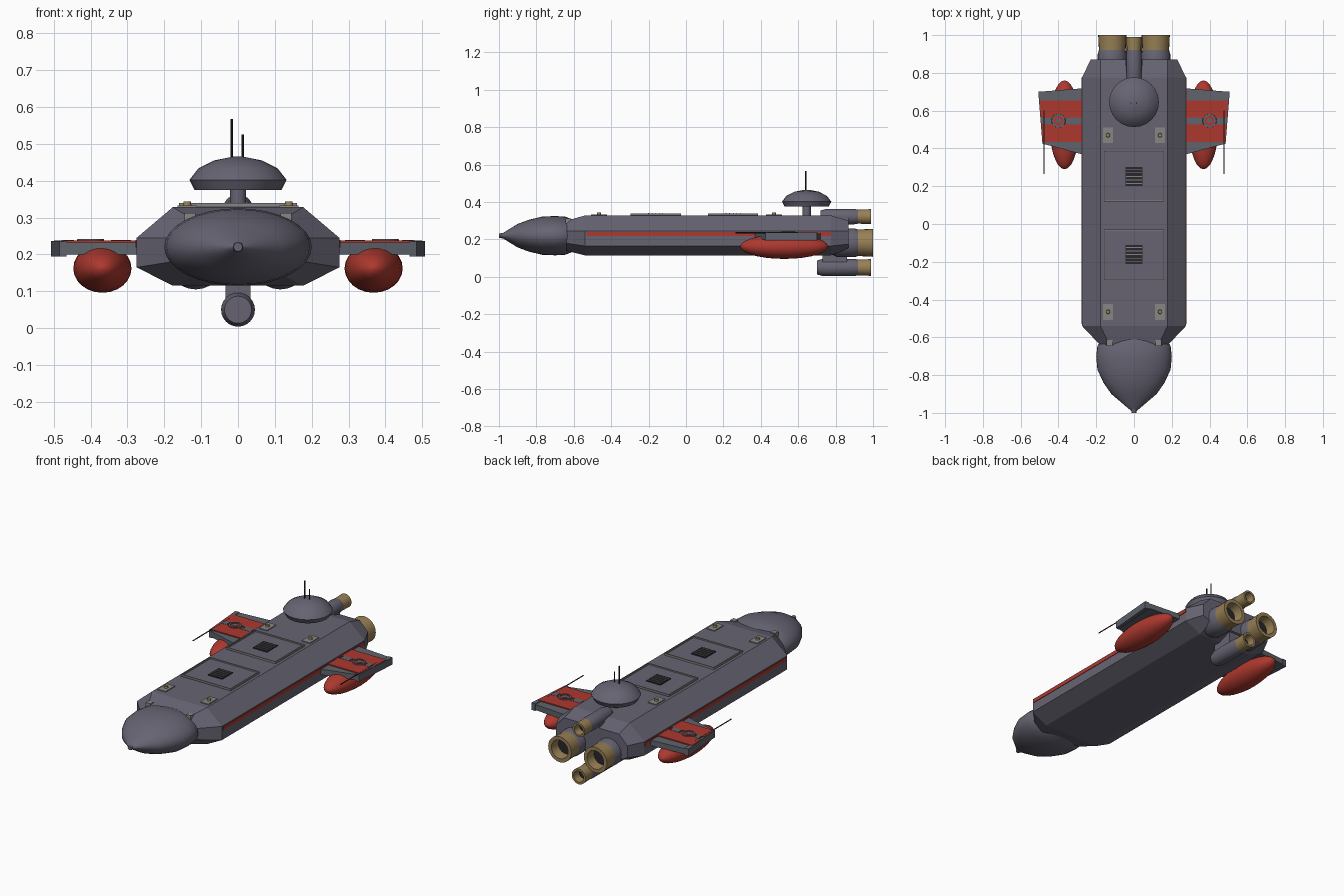
import bpy, bmesh, math
from mathutils import Vector

if "Cube" in bpy.data.objects:
    bpy.data.objects.remove(bpy.data.objects["Cube"])


def material(name, rgb):
    m = bpy.data.materials.new(name)
    m.use_nodes = True
    m.diffuse_color = (*rgb, 1)
    bsdf = next(n for n in m.node_tree.nodes if n.type == 'BSDF_PRINCIPLED')
    bsdf.inputs["Base Color"].default_value = (*rgb, 1)
    return m


HULL = material("hull grey", (0.135, 0.127, 0.17))
WING = material("wing grey", (0.115, 0.125, 0.15))
RED = material("red paint", (0.42, 0.04, 0.028))
BRASS = material("brass", (0.31, 0.215, 0.09))
LIGHT = material("light grey", (0.25, 0.24, 0.235))
DARK = material("dark metal", (0.02, 0.02, 0.026))


def finish(name, bm, mat, smooth=None):
    bmesh.ops.recalc_face_normals(bm, faces=bm.faces)
    me = bpy.data.meshes.new(name)
    bm.to_mesh(me)
    bm.free()
    me.materials.append(mat)
    ob = bpy.data.objects.new(name, me)
    bpy.context.collection.objects.link(ob)
    if smooth:
        bpy.ops.object.select_all(action='DESELECT')
        ob.select_set(True)
        bpy.context.view_layer.objects.active = ob
        bpy.ops.object.shade_smooth_by_angle(angle=math.radians(smooth))
    return ob


def loft(name, rings, mat, smooth=None, closed=False):
    """Skin a list of equal rings; cap the ends, or join last to first."""
    bm = bmesh.new()
    vs = [[bm.verts.new(p) for p in ring] for ring in rings]
    n = len(rings[0])
    pairs = list(zip(vs, vs[1:])) + ([(vs[-1], vs[0])] if closed else [])
    for a, b in pairs:
        for i in range(n):
            j = (i + 1) % n
            bm.faces.new((a[i], a[j], b[j], b[i]))
    if not closed:
        bm.faces.new(vs[0])
        bm.faces.new(vs[-1])
    return finish(name, bm, mat, smooth)


def lathe(name, profile, at, mat, axis='y', sx=1, sz=1, seg=24, smooth=35, closed=False):
    """Revolve (distance along axis, radius) pairs about y or z through a point."""
    rings = []
    for t, r in profile:
        ring = []
        for k in range(seg):
            a = math.tau * k / seg
            u, w = r * sx * math.cos(a), r * sz * math.sin(a)
            ring.append(Vector(at) + Vector((u, t, w) if axis == 'y' else (u, w, t)))
        rings.append(ring)
    return loft(name, rings, mat, smooth, closed)


def prism(name, outline, z0, z1, mat):
    return loft(name, [[(x, y, z) for x, y in outline] for z in (z0, z1)], mat)


def box(name, x, y, z, mat):
    """Box from (low, high) ranges."""
    return prism(name, [(x[0], y[0]), (x[1], y[0]), (x[1], y[1]), (x[0], y[1])], *z, mat)


# Hull: faceted tube with tapered ends
def hull_ring(y, side, deck, top, bottom, hi, lo):
    right = [(deck, top), (side, hi), (side, lo), (deck, bottom)]
    pts = right + [(-x, z) for x, z in reversed(right)]
    return [(x, y, z) for x, z in pts]


DECK = 0.328
loft("hull", [hull_ring(-0.64, 0.18, 0.13, 0.30, 0.14, 0.245, 0.18),
              hull_ring(-0.54, 0.275, 0.177, DECK, 0.115, 0.245, 0.165),
              hull_ring(0.775, 0.275, 0.177, DECK, 0.115, 0.245, 0.165),
              hull_ring(0.87, 0.23, 0.177, 0.30, 0.15, 0.245, 0.175)], HULL)

# Nose: flattened bullet
lathe("nose", [(-1, 0.015), (-0.985, 0.1), (-0.9, 0.6), (-0.84, 0.81), (-0.77, 0.97),
               (-0.7, 1), (-0.645, 0.97), (-0.6, 0.8)],
      (0, 0, 0.22), HULL, sx=0.2, sz=0.105, seg=32, smooth=40)
lathe("nose_tip", [(-1, 0.012), (-0.97, 0.016)], (0, 0, 0.22), HULL, seg=12)

# Deck hatches with raised frames and louvred vents
for n, y in (("rear", 0.252), ("front", -0.162)):
    w, d, t = 0.16, 0.134, 0.006
    box(n + "_hatch", (-w, w), (y - d, y + d), (DECK, 0.332), HULL)
    for s in (-1, 1):
        box(n + "_hatch_rail", sorted((s * w, s * (w - t))), (y - d, y + d), (DECK, 0.339), LIGHT)
        box(n + "_hatch_bar", (-w, w), sorted((y + s * d, y + s * (d - t))), (DECK, 0.339), LIGHT)
    box(n + "_vent", (-0.046, 0.046), (y - 0.05, y + 0.05), (DECK, 0.336), DARK)
    for k in range(5):
        c = y + (k - 2) * 0.019
        box(n + "_vent_slat", (-0.042, 0.042), (c - 0.002, c + 0.002), (DECK, 0.340), LIGHT)

# Dome, neck and antennas
dome_at = (0, 0.645, 0)
lathe("dome", [(0.375, 0.118), (0.402, 0.132), (0.433, 0.108), (0.455, 0.065), (0.465, 0.015)],
      dome_at, HULL, axis='z', smooth=50)
lathe("dome_neck", [(0.31, 0.022), (0.38, 0.022)], dome_at, HULL, axis='z', seg=16)
for x, top in ((-0.017, 0.567), (0.013, 0.525)):
    lathe("antenna", [(0.45, 0.003), (top, 0.003)], (x, 0.64, 0), DARK, axis='z', seg=8)


# Engines: grey housing with hollow brass nozzle
def engine(name, x, z, r, start, end):
    at = (x, 0, z)
    lathe(name + "_housing", [(start, r * 0.8), (start + 0.03, r), (0.9, r), (0.925, r * 0.9)], at, HULL)
    lathe(name + "_nozzle", [(0.92, r * 0.92), (end, r * 0.97), (end, r * 0.7), (0.94, r * 0.6)],
          at, BRASS, closed=True)
    lathe(name + "_throat", [(0.935, r * 0.62), (0.945, r * 0.62)], at, DARK)


for s, n in ((1, "left"), (-1, "right")):
    engine(n + "_engine", s * 0.115, 0.182, 0.077, 0.78, 1.0)
engine("upper_engine", 0, 0.322, 0.041, 0.72, 0.99)
engine("lower_engine", 0, 0.05, 0.046, 0.70, 0.99)
box("lower_engine_strut", (-0.034, 0.034), (0.73, 0.86), (0.06, 0.16), HULL)
box("upper_engine_fairing", (-0.048, 0.048), (0.72, 0.87), (0.27, 0.318), HULL)

# Mirrored side parts
for s, n in ((1, "left_"), (-1, "right_")):
    def span(a, b):
        return sorted((s * a, s * b))

    def mirror(points):
        return [(s * x, y) for x, y in points]

    # Side stripe
    box(n + "side_stripe", span(0.27, 0.278), (-0.53, 0.775), (0.219, 0.239), RED)

    # Wing, tip block and painted panels
    prism(n + "wing", mirror([(0.25, 0.362), (0.482, 0.425), (0.503, 0.70), (0.25, 0.72)]),
          0.2, 0.232, WING)
    prism(n + "wing_tip", mirror([(0.465, 0.42), (0.485, 0.425), (0.507, 0.70), (0.482, 0.702)]),
          0.194, 0.236, WING)
    prism(n + "wing_panel_rear", mirror([(0.27, 0.562), (0.492, 0.562), (0.499, 0.655), (0.27, 0.655)]),
          0.231, 0.238, RED)
    prism(n + "wing_panel_front", mirror([(0.27, 0.435), (0.483, 0.435), (0.49, 0.53), (0.27, 0.53)]),
          0.231, 0.238, RED)
    for low, high in ((0.445, 0.475), (0.29, 0.345)):
        box(n + "wing_pipe", span(low, high), (0.528, 0.564), (0.23, 0.239), WING)
    lathe(n + "wing_ring", [(0.23, 0.038), (0.242, 0.036), (0.242, 0.026), (0.23, 0.026)],
          (s * 0.4, 0.547, 0), WING, axis='z', closed=True)
    lathe(n + "wing_ring_core", [(0.23, 0.026), (0.238, 0.026)], (s * 0.4, 0.547, 0), RED, axis='z')
    lathe(n + "wing_ring_hub", [(0.23, 0.013), (0.241, 0.013)], (s * 0.4, 0.547, 0), WING, axis='z')

    # Gun rod on the wing tip
    lathe(n + "gun", [(0.265, 0.003), (0.6, 0.003)], (s * 0.477, 0, 0.236), DARK, seg=8)

    # Pod under the wing
    pod = [(-0.235 * math.cos(a), max(math.sin(a), 0.02))
           for a in (math.pi * k / 14 for k in range(15))]
    lathe(n + "pod", pod, (s * 0.368, 0.525, 0.162), RED, sx=0.079, sz=0.066, smooth=60)

    # Deck fittings and nose clamps
    for y in (0.47, -0.465):
        box(n + "deck_plate", span(0.112, 0.164), (y - 0.042, y + 0.042), (DECK, 0.333), LIGHT)
        lathe(n + "deck_bolt", [(0.33, 0.012), (0.343, 0.01)], (s * 0.138, y, 0), BRASS, axis='z', seg=12)
    box(n + "nose_clamp", span(0.115, 0.145), (-0.645, -0.615), (0.28, 0.312), LIGHT)
